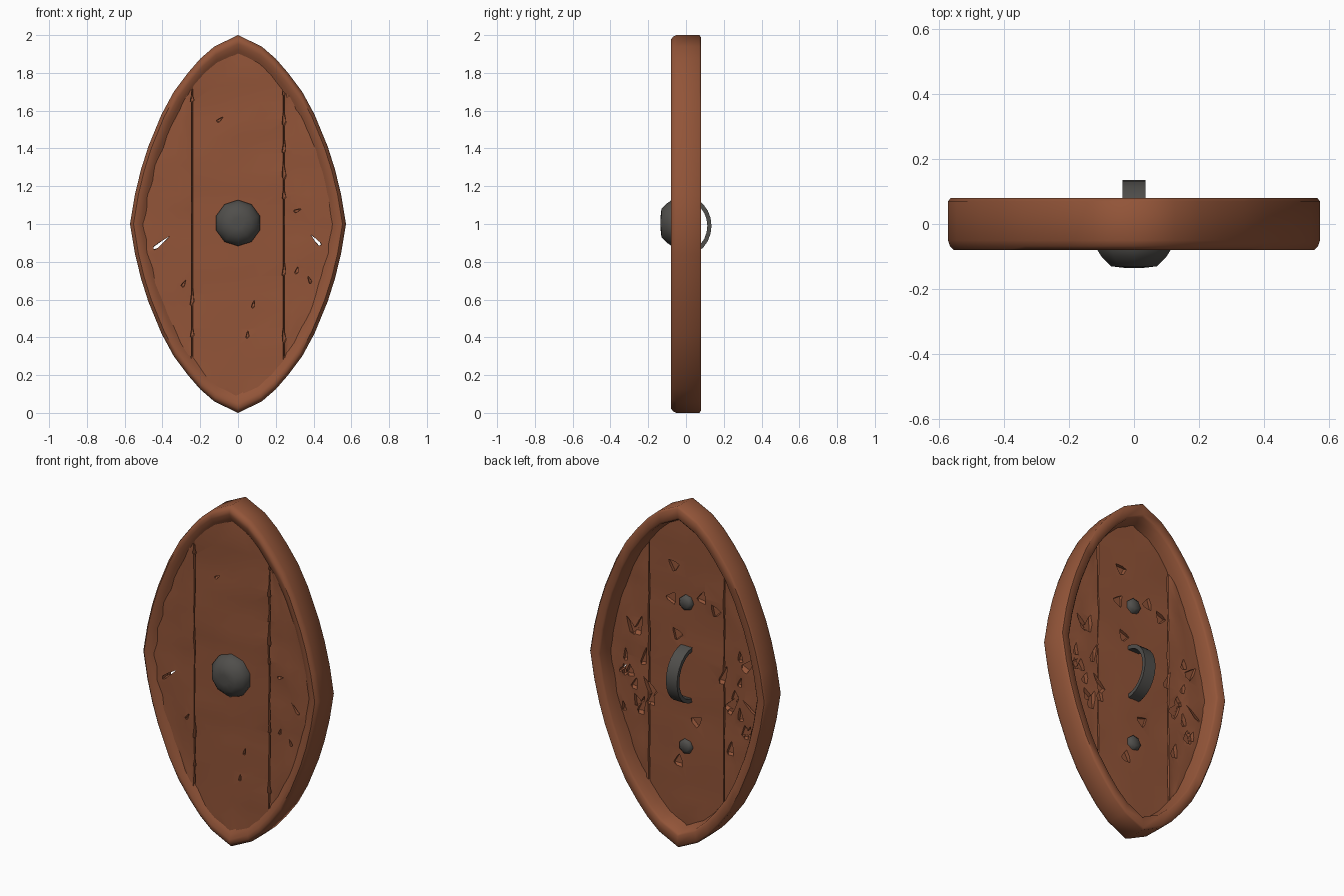
import bpy, bmesh, math, random
from mathutils import Vector, Matrix

random.seed(7)
cube = bpy.data.objects.get("Cube")
if cube:
    bpy.data.objects.remove(cube, do_unlink=True)


def material(name, rgb):
    m = bpy.data.materials.new(name)
    m.use_nodes = True
    m.diffuse_color = (*rgb, 1)
    bsdf = m.node_tree.nodes["Principled BSDF"]
    bsdf.inputs["Base Color"].default_value = (*rgb, 1)
    bsdf.inputs["Roughness"].default_value = 0.8
    return m


wood = material("brown wood", (0.29, 0.09, 0.04))
iron = material("dark iron", (0.08, 0.077, 0.071))


def finish(name, bm, mat):
    bmesh.ops.recalc_face_normals(bm, faces=bm.faces[:])
    mesh = bpy.data.meshes.new(name)
    bm.to_mesh(mesh)
    bm.free()
    obj = bpy.data.objects.new(name, mesh)
    bpy.context.collection.objects.link(obj)
    mesh.materials.append(mat)
    return obj


def smooth(obj, degrees=42):
    bpy.ops.object.select_all(action="DESELECT")
    obj.select_set(True)
    bpy.context.view_layer.objects.active = obj
    bpy.ops.object.shade_smooth_by_angle(angle=math.radians(degrees))


def loft(loops, closed):
    """Skin a list of equal closed loops, capped unless it runs in a ring."""
    bm = bmesh.new()
    rings = [[bm.verts.new(p) for p in loop] for loop in loops]
    pairs = list(zip(rings, rings[1:] + rings[:1])) if closed else list(zip(rings, rings[1:]))
    for a, b in pairs:
        n = len(a)
        for i in range(n):
            bm.faces.new((a[i], a[(i + 1) % n], b[(i + 1) % n], b[i]))
    if not closed:
        bm.faces.new(rings[0])
        bm.faces.new(rings[-1])
    return bm


# Pointed oval outline: half width against height above the middle
OUTLINE = [(0.572, 0), (0.545, 0.16), (0.513, 0.29), (0.475, 0.41), (0.405, 0.58),
           (0.34, 0.7), (0.265, 0.8), (0.2, 0.875), (0.125, 0.94), (0, 1)]
INNER_X, INNER_Z = 0.87, 0.905


def half_width(h):
    h = min(abs(h) / INNER_Z, 1)
    for (xa, ha), (xb, hb) in zip(OUTLINE, OUTLINE[1:]):
        if h <= hb:
            return INNER_X * (xa + (xb - xa) * (h - ha) / (hb - ha))
    return 0


# Rim, a rounded section swept round the outline
quarter = OUTLINE[:-1]
ring = (OUTLINE + [(-x, h) for x, h in reversed(quarter)]
        + [(-x, -h) for x, h in OUTLINE[1:]] + [(x, -h) for x, h in reversed(quarter[1:])])
SECTION = [(0, -0.05), (0.08, -0.068), (0.25, -0.08), (0.5, -0.078), (0.8, -0.066),
           (1.08, -0.05), (1.08, -0.012), (0.95, 0.02), (0.85, 0.068), (0.72, 0.079),
           (0.12, 0.08), (0, 0.07)]
loops = []
for x, h in ring:
    loops.append([(x * (1 + (INNER_X - 1) * t), y, 1 + h * (1 + (INNER_Z - 1) * t))
                  for t, y in SECTION])
rim = finish("rim", loft(loops, True), wood)
smooth(rim, 50)

# Planks, slightly uneven slabs with bevelled long edges
FRONT, BACK, GAP = -0.056, -0.006, 0.243


def plank(name, side):
    reach = 0.92 if side == 0 else 0.78
    rows, loops = 21, []
    for r in range(rows):
        h = -reach + 2 * reach * r / (rows - 1)
        w = half_width(h) + 0.03
        lo, hi = (-min(GAP, w), min(GAP, w)) if side == 0 else (GAP, max(w, GAP + 0.01))
        cols = 5
        span, bevel = hi - lo, min(0.004, (hi - lo) * 0.2)
        xs = [lo + bevel + (span - 2 * bevel) * c / (cols - 1) for c in range(cols)]
        bump = lambda: random.uniform(-0.006, 0.006)
        loop = [(lo, FRONT + 0.02, h)]
        loop += [(x, FRONT + bump(), h) for x in xs]
        loop += [(hi, FRONT + 0.02, h), (hi, BACK - 0.02, h)]
        loop += [(x, BACK + bump(), h) for x in reversed(xs)]
        loop += [(lo, BACK - 0.02, h)]
        loops.append([((side or 1) * x, y, 1 + z) for x, y, z in loop])
    return finish(name, loft(loops, False), wood)


planks = [plank("centre_plank", 0), plank("left_plank", 1), plank("right_plank", -1)]

# Splinter-shaped cutters for the battered surface
cuts = bmesh.new()


def gouge(x, y, z, length, width, depth, turn):
    shape = (Matrix.Translation((x, y, z)) @ Matrix.Rotation(turn, 4, "Y")
             @ Matrix.Diagonal((width, depth, length, 1)))
    corners = [(-1, -1, -0.2), (1, -0.9, -0.4), (0.2, -1, 1), (-0.6, 1, -0.6),
               (0.8, 0.9, -0.1), (-0.1, 1.1, 0.8)]
    v = [cuts.verts.new(shape @ Vector(c)) for c in corners]
    bmesh.ops.convex_hull(cuts, input=v)


for i in range(24):
    side = 1 if i % 2 else -1
    gouge(side * random.uniform(0.23, 0.41), BACK + 0.003, random.uniform(0.6, 1.2),
          random.uniform(0.04, 0.09), random.uniform(0.015, 0.03), 0.025,
          side * random.uniform(-0.3, 0.8))
for x, z in ((0.08, 1.6), (0.1, 1.4), (-0.1, 1.45), (-0.19, 1.4), (0.06, 1.2),
             (0.05, 0.46), (-0.06, 0.72)):
    gouge(x, BACK + 0.003, z, 0.05, 0.035, 0.022, random.uniform(-1, 1))
# Chips along the front seams
for x, z, size in ((GAP, 1.7, 0.04), (GAP, 1.55, 0.06), (GAP, 1.4, 0.05), (GAP, 1.27, 0.07),
                   (GAP, 1.15, 0.04), (GAP, 0.75, 0.05), (GAP, 0.4, 0.06),
                   (-GAP, 1.66, 0.03), (-GAP, 0.6, 0.07), (-GAP, 0.42, 0.04)):
    gouge(x, FRONT, z, size, 0.012, 0.02, random.uniform(-0.1, 0.1))
for x, z, turn in ((0.31, 1.07, 1.2), (0.31, 0.75, 0.3), (-0.29, 0.68, 0.5), (0.08, 0.57, 0.2),
                   (0.05, 0.41, 0.1), (0.38, 0.7, -0.4), (-0.1, 1.55, 0.9)):
    gouge(x, FRONT, z, 0.03, 0.01, 0.02, turn)
# Two slits right through
gouge(-0.42, -0.03, 0.89, 0.08, 0.011, 0.1, 0.9)
gouge(0.42, -0.03, 0.905, 0.055, 0.01, 0.1, -0.75)

cutter = finish("splinter_cutter", cuts, wood)
cutter.hide_render = True
for obj in planks:
    mod = obj.modifiers.new("gouges", "BOOLEAN")
    mod.object, mod.operation, mod.solver = cutter, "DIFFERENCE", "EXACT"
    mod.use_self = True
graph = bpy.context.evaluated_depsgraph_get()
for obj in planks:
    mesh = bpy.data.meshes.new_from_object(obj.evaluated_get(graph))
    obj.modifiers.clear()
    obj.data = mesh
bpy.data.objects.remove(cutter, do_unlink=True)
for obj in planks:
    smooth(obj, 35)


def dome(name, profile, sides, z):
    """Capped round stack of (radius, y) steps."""
    loops = [[(r * math.cos(math.tau * (k + 0.5) / sides), y,
               z + r * math.sin(math.tau * (k + 0.5) / sides)) for k in range(sides)]
             for r, y in profile]
    obj = finish(name, loft(loops, False), iron)
    smooth(obj, 50)


# Iron boss on the front, rivets on the back
dome("boss", [(0.122, -0.03), (0.122, -0.075), (0.105, -0.1), (0.075, -0.13), (0.03, -0.135)],
     10, 1.005)
for name, z in (("upper_rivet", 1.405), ("lower_rivet", 0.565)):
    dome(name, [(0.045, -0.03), (0.043, 0.005), (0.027, 0.018)], 7, z)

# Arched strap handle on the back
loops = []
for k in range(13):
    a = math.radians(-90 + 15 * k)
    outer, inner = [(-0.01 + ry * math.cos(a), 0.99 + rz * math.sin(a))
                    for ry, rz in ((0.145, 0.16), (0.123, 0.137))]
    loops.append([(-0.036, *inner), (0.036, *inner), (0.036, *outer), (-0.036, *outer)])
handle = finish("handle", loft(loops, False), iron)
smooth(handle)
